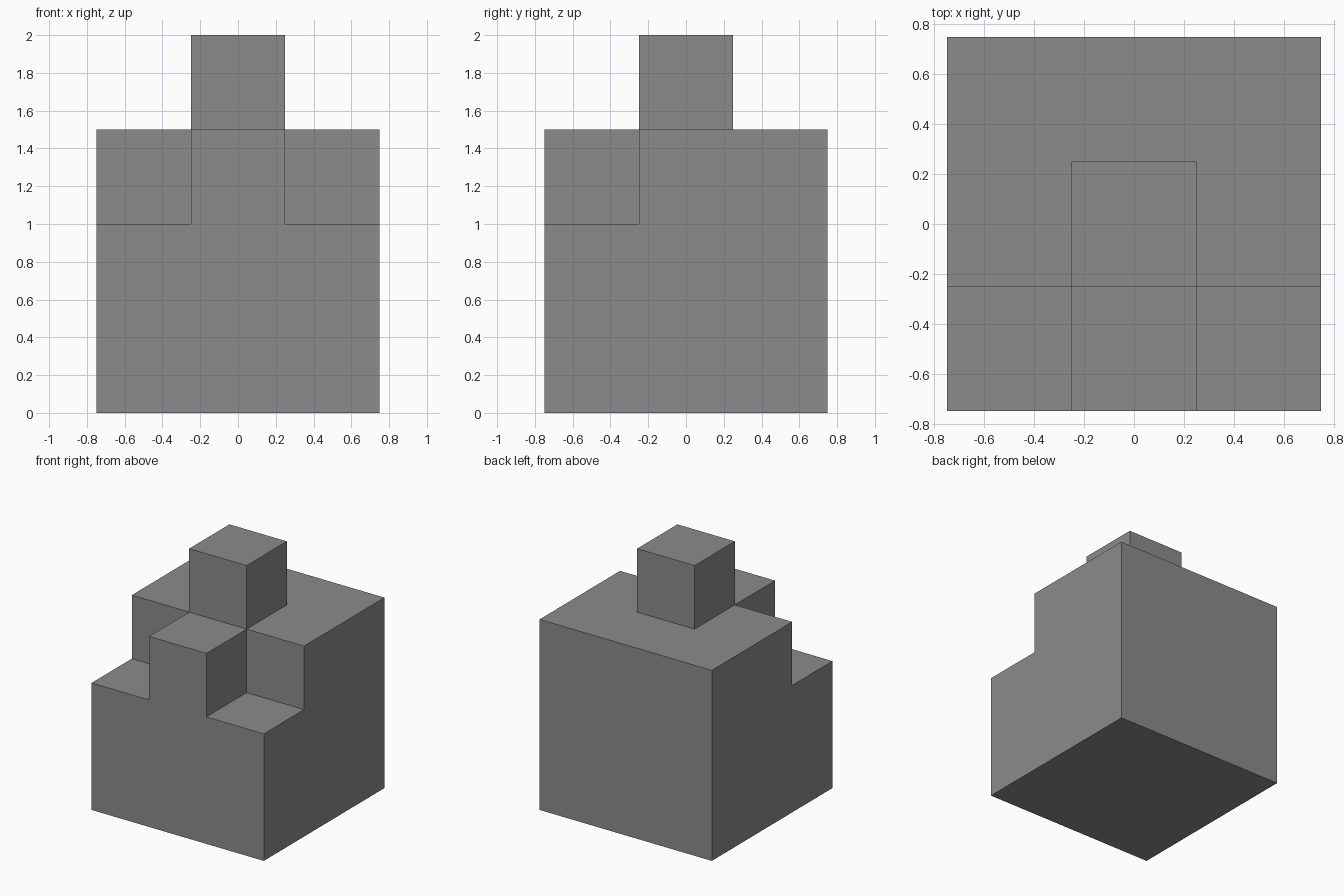
import bpy
import bmesh
from mathutils import Matrix, Vector

cube = bpy.data.objects.get("Cube")
if cube:
    bpy.data.objects.remove(cube, do_unlink=True)

UNIT = 0.5  # edge of one block

# Single flat grey
grey = bpy.data.materials.new("plain_grey")
grey.use_nodes = True
colour = (0.26, 0.26, 0.26, 1)
grey.diffuse_color = colour
grey.node_tree.nodes["Principled BSDF"].inputs["Base Color"].default_value = colour

# Stacked blocks: two full layers, a third without its front corners, one on top
cells = {(x, y, z) for x in (-1, 0, 1) for y in (-1, 0, 1) for z in range(3)}
cells -= {(-1, -1, 2), (1, -1, 2)}
cells.add((0, 0, 3))


def add_outer_faces(bm, cell):
    """Add the sides of a block that touch no other block."""
    centre = Vector(cell) + Vector((0, 0, 0.5))
    for axis in range(3):
        for sign in (-1, 1):
            normal = Vector((0, 0, 0))
            normal[axis] = sign
            if tuple(int(c + n) for c, n in zip(cell, normal)) in cells:
                continue
            turn = normal.to_track_quat('Z', 'Y').to_matrix()
            corners = [centre + normal / 2 + turn @ Vector((u, v, 0)) / 2
                       for u, v in ((-1, -1), (1, -1), (1, 1), (-1, 1))]
            bm.faces.new([bm.verts.new(p * UNIT) for p in corners])


# Outer shell, welded, with coplanar faces merged
bm = bmesh.new()
for cell in sorted(cells):
    add_outer_faces(bm, cell)
bmesh.ops.remove_doubles(bm, verts=bm.verts[:], dist=0.001)
bmesh.ops.dissolve_limit(bm, angle_limit=0.01, verts=bm.verts[:], edges=bm.edges[:])
bmesh.ops.recalc_face_normals(bm, faces=bm.faces[:])

mesh = bpy.data.meshes.new("stepped_block")
bm.to_mesh(mesh)
bm.free()
mesh.materials.append(grey)
block = bpy.data.objects.new("stepped_block", mesh)
bpy.context.collection.objects.link(block)
